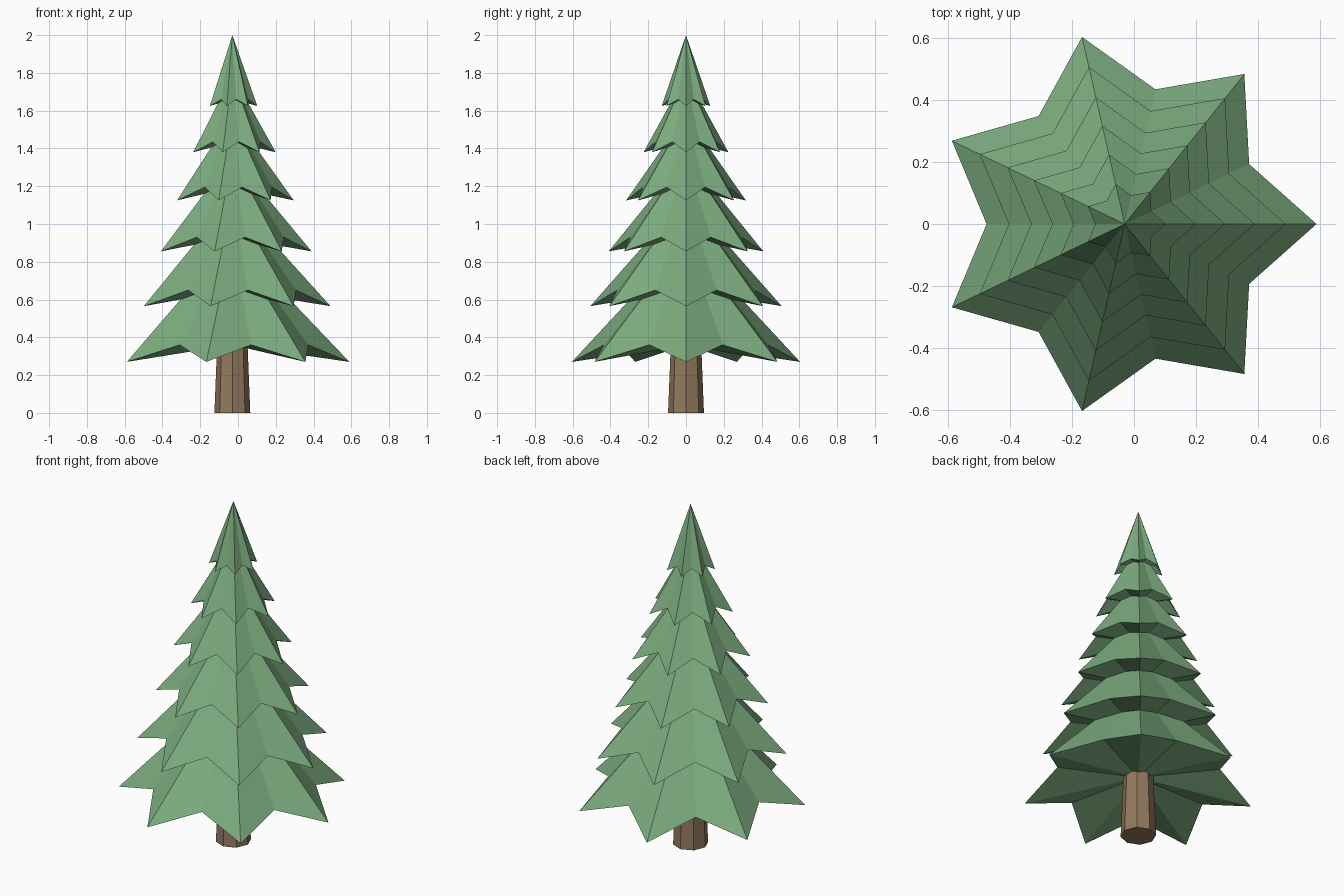
import bpy, bmesh
from math import sin, cos, pi

if "Cube" in bpy.data.objects:
    bpy.data.objects.remove(bpy.data.objects["Cube"])

CX = -0.03          # trunk axis, offset so the star outline is centred
POINTS = 7


def material(name, rgb):
    m = bpy.data.materials.new(name)
    m.diffuse_color = (*rgb, 1)
    m.use_nodes = True
    m.node_tree.nodes["Principled BSDF"].inputs["Base Color"].default_value = m.diffuse_color
    return m


green = material("needles", (0.20, 0.41, 0.21))
brown = material("bark", (0.29, 0.19, 0.11))


def finish(bm, name, mat):
    bmesh.ops.recalc_face_normals(bm, faces=bm.faces)
    mesh = bpy.data.meshes.new(name)
    bm.to_mesh(mesh)
    bm.free()
    mesh.materials.append(mat)
    ob = bpy.data.objects.new(name, mesh)
    ob.location.x = CX
    bpy.context.collection.objects.link(ob)
    return ob


def branch_tier(name, radius, z_tip, z_notch, z_apex):
    """Star-shaped cone with drooping points and a closed underside."""
    bm = bmesh.new()
    apex = bm.verts.new((0, 0, z_apex))
    under = bm.verts.new((0, 0, z_notch))
    rim = []
    for i in range(2 * POINTS):
        a = pi * i / POINTS
        r, z = (radius, z_tip) if i % 2 == 0 else (radius * 0.72, z_notch)
        rim.append(bm.verts.new((r * cos(a), r * sin(a), z)))
    for i, v in enumerate(rim):
        w = rim[(i + 1) % len(rim)]
        bm.faces.new((v, w, apex))
        bm.faces.new((w, v, under))
    finish(bm, name, green)


# Branch tiers, bottom to top: tip radius, tip z, notch z, apex z
tiers = [
    (0.62, 0.27, 0.36, 0.92),
    (0.52, 0.565, 0.65, 1.14),
    (0.42, 0.855, 0.93, 1.36),
    (0.325, 1.125, 1.195, 1.58),
    (0.23, 1.38, 1.435, 1.79),
    (0.132, 1.625, 1.66, 2.0),
]
for n, t in enumerate(tiers, 1):
    branch_tier(f"branch_tier_{n}", *t)

# Tapered eight-sided trunk
bm = bmesh.new()
rings = [[bm.verts.new((r * cos(pi * i / 4), r * sin(pi * i / 4), z)) for i in range(8)]
         for r, z in ((0.095, 0), (0.077, 0.45))]
for i in range(8):
    j = (i + 1) % 8
    bm.faces.new((rings[0][i], rings[0][j], rings[1][j], rings[1][i]))
for ring in rings:
    bm.faces.new(ring)
finish(bm, "trunk", brown)
